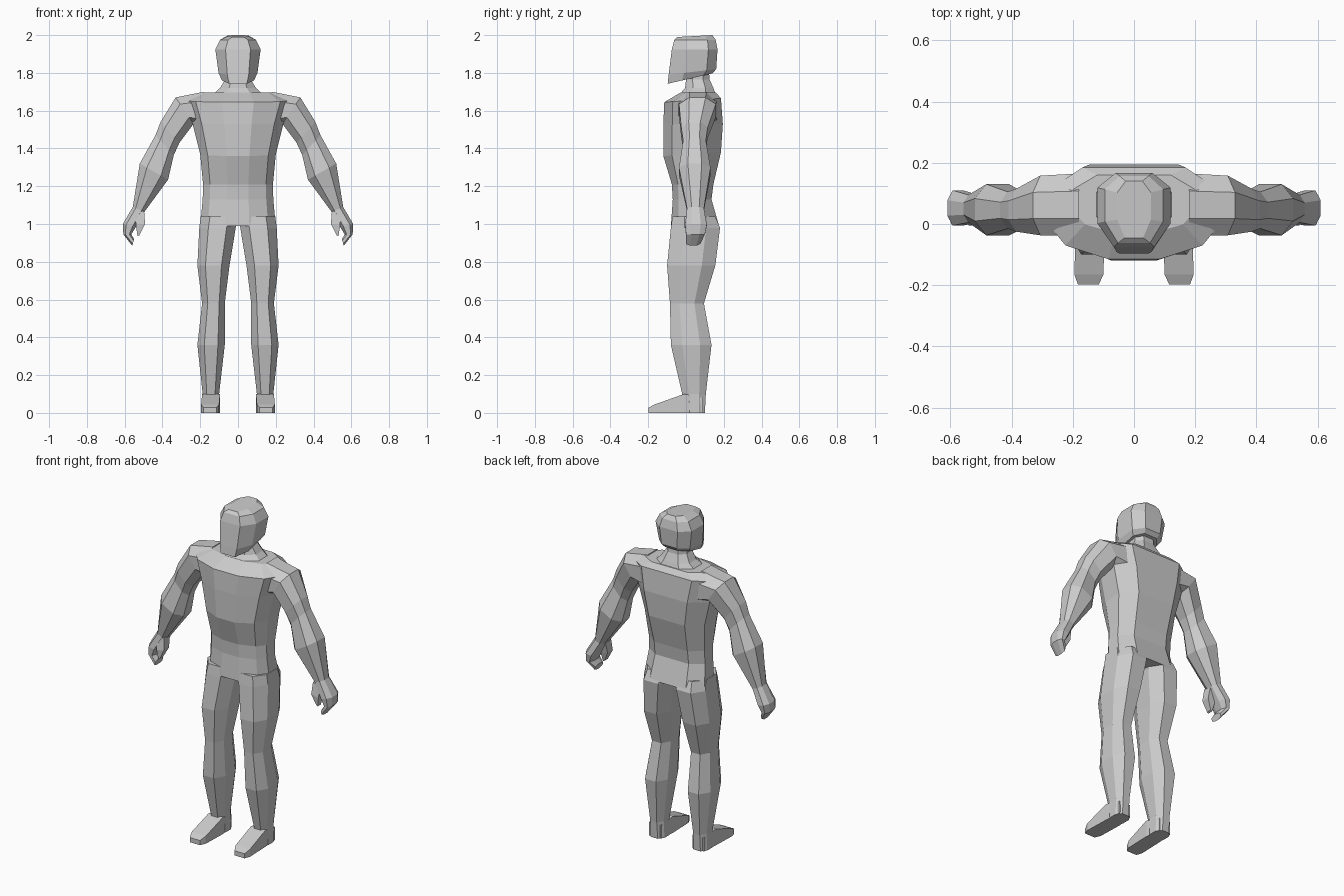
import bpy, bmesh

cube = bpy.data.objects.get("Cube")
if cube:
    bpy.data.objects.remove(cube, do_unlink=True)

GREY = (0.6, 0.6, 0.6, 1)
grey = bpy.data.materials.new("plain grey")
grey.use_nodes = True
grey.diffuse_color = GREY
grey.node_tree.nodes["Principled BSDF"].inputs["Base Color"].default_value = GREY

# Cross-sections: (side to side -1..1, front to back 0..1)
LIMB = [(1, .28), (1, .72), (.5, 1), (-.5, 1), (-1, .72), (-1, .28), (-.5, 0), (.5, 0)]
TRUNK = [(1, .38), (1, .75), (.6, 1), (-.6, 1), (-1, .75), (-1, .38),
         (-.8, .15), (-.3, 0), (.3, 0), (.8, .15)]
SKULL = [(1, .32), (1, .8), (.5, 1), (-.5, 1), (-1, .8), (-1, .32), (-.55, 0), (.55, 0)]
BOX = [(1, 0), (1, 1), (-1, 1), (-1, 0)]


def ring(outer, inner, front, back, section, tilt=0):
    """Place a section between two (x, z) points; tilt lifts its front edge."""
    points = []
    for s, v in section:
        t = (s + 1) / 2
        x = inner[0] + (outer[0] - inner[0]) * t
        z = inner[1] + (outer[1] - inner[1]) * t
        points.append((x, front + (back - front) * v, z + tilt * (.5 - v)))
    return points


def level(half_width, z, front, back, section, tilt=0):
    return ring((half_width, z), (-half_width, z), front, back, section, tilt)


def loft(name, rings, mirror=False):
    """Skin a row of rings, cap both ends, and optionally mirror left to right."""
    bm = bmesh.new()
    rows = [[bm.verts.new(p) for p in r] for r in rings]
    n = len(rows[0])
    for a, b in zip(rows, rows[1:]):
        for i in range(n):
            j = (i + 1) % n
            bm.faces.new((a[i], a[j], b[j], b[i]))
    bm.faces.new(rows[0])
    bm.faces.new(rows[-1])
    bmesh.ops.recalc_face_normals(bm, faces=bm.faces)
    mesh = bpy.data.meshes.new(name)
    bm.to_mesh(mesh)
    bm.free()
    mesh.materials.append(grey)
    obj = bpy.data.objects.new(name, mesh)
    bpy.context.collection.objects.link(obj)
    if mirror:
        mod = obj.modifiers.new("Mirror", 'MIRROR')
        mod.use_mirror_merge = False
    return obj


# Torso, from hips to shoulder line
loft("torso", [level(*r, TRUNK, t) for r, t in [
    ((.2, .99, -.08, .175), 0),
    ((.187, 1.13, -.07, .135), 0),
    ((.185, 1.21, -.075, .145), 0),
    ((.2, 1.37, -.12, .185), -.02),
    ((.24, 1.53, -.12, .195), 0),
    ((.28, 1.655, -.115, .185), -.02),
    ((.2, 1.695, -.03, .16), 0)]])

# Neck
loft("neck", [level(*r, LIMB) for r in [
    (.14, 1.68, -.04, .16),
    (.095, 1.72, -.005, .145),
    (.068, 1.765, 0, .125),
    (.068, 1.83, 0, .12)]])

# Head with slanted jaw
loft("head", [level(*r, SKULL, t) for r, t in [
    ((.085, 1.77, -.097, .14), -.055),
    ((.103, 1.805, -.092, .16), -.03),
    ((.12, 1.925, -.075, .167), 0),
    ((.095, 1.975, -.062, .157), 0),
    ((.055, 1.995, -.045, .14), -.01)]])

# Arms: outer point, inner point, front, back
loft("arms", [ring(*r, LIMB) for r in [
    ((.18, 1.7), (.17, 1.5), -.04, .165),
    ((.33, 1.67), (.235, 1.53), -.037, .158),
    ((.41, 1.54), (.31, 1.43), -.025, .115),
    ((.437, 1.47), (.34, 1.365), -.015, .105),
    ((.52, 1.32), (.37, 1.235), -.037, .13),
    ((.557, 1.09), (.495, 1.065), .005, .095)]], mirror=True)

# Hands: palm running into curled fingers
loft("hands", [ring(*r, LIMB) for r in [
    ((.557, 1.09), (.495, 1.065), .005, .095),
    ((.61, 1.0), (.54, .985), -.005, .11),
    ((.607, .945), (.565, .945), 0, .1),
    ((.56, .885), (.55, .92), 0, .075)]], mirror=True)

# Thumbs
loft("thumbs", [ring(*r, BOX) for r in [
    ((.545, 1.06), (.497, 1.07), .005, .06),
    ((.54, .99), (.492, 1.0), -.005, .045),
    ((.532, .935), (.522, .94), 0, .03)]], mirror=True)

# Legs: outer x, inner x, height, front, back
loft("legs", [ring((o, z), (i, z), f, b, LIMB) for o, i, z, f, b in [
    (.197, 0, 1.04, -.072, .155),
    (.205, .012, .98, -.08, .18),
    (.215, .045, .78, -.1, .155),
    (.19, .07, .58, -.085, .095),
    (.215, .07, .36, -.08, .135),
    (.187, .1, .1, -.02, .105),
    (.19, .095, 0, -.01, .1)]], mirror=True)

# Feet: heel to toe slices as inner x, outer x, depth, top height
loft("feet", [[(i, y, 0), (o, y, 0), (o, y, h), (i, y, h)] for i, o, y, h in [
    (.105, .183, .09, .08),
    (.095, .19, -.01, .1),
    (.1, .195, -.165, .045),
    (.115, .183, -.198, .028)]], mirror=True)
